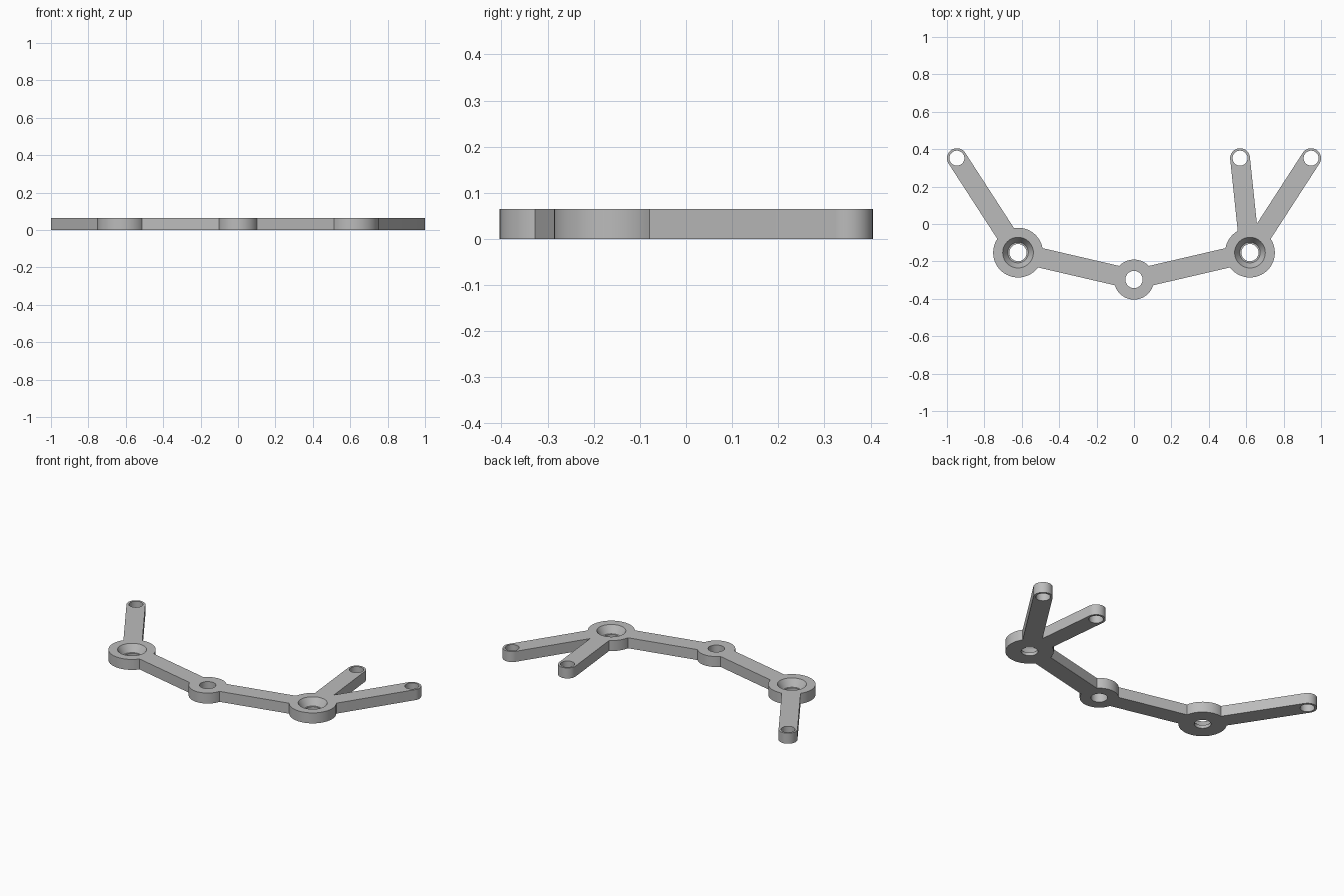
import bpy, bmesh, math
from mathutils import Vector

if "Cube" in bpy.data.objects:
    bpy.data.objects.remove(bpy.data.objects["Cube"])

H = 0.065          # plate thickness
ARM_R = 0.053      # half width of every arm
LEFT, RIGHT, MID = Vector((-0.62, -0.153)), Vector((0.62, -0.153)), Vector((0, -0.297))
TIPS = [(Vector((-0.947, 0.352)), LEFT), (Vector((0.567, 0.352)), RIGHT), (Vector((0.947, 0.352)), RIGHT)]

grey = bpy.data.materials.new("light grey")
grey.diffuse_color = (0.5, 0.5, 0.5, 1)
grey.use_nodes = True
grey.node_tree.nodes["Principled BSDF"].inputs["Base Color"].default_value = grey.diffuse_color


def prism(name, pts, z0=0.0, z1=H):
    """Extrude a counter-clockwise outline between two heights."""
    bm = bmesh.new()
    face = bm.faces.new([bm.verts.new((p[0], p[1], z0)) for p in pts])
    ext = bmesh.ops.extrude_face_region(bm, geom=[face])
    for v in ext["geom"]:
        if isinstance(v, bmesh.types.BMVert):
            v.co.z = z1
    return finish(name, bm)


def finish(name, bm):
    bmesh.ops.recalc_face_normals(bm, faces=bm.faces)
    me = bpy.data.meshes.new(name)
    bm.to_mesh(me)
    bm.free()
    me.materials.append(grey)
    ob = bpy.data.objects.new(name, me)
    bpy.context.collection.objects.link(ob)
    return ob


def circle(c, r, n=64):
    return [(c.x + r * math.cos(2 * math.pi * i / n), c.y + r * math.sin(2 * math.pi * i / n)) for i in range(n)]


def arm(name, tip, root, rounded=True):
    """Straight bar from root to tip, optionally with a round tip."""
    d = (tip - root).normalized()
    side = Vector((-d.y, d.x)) * ARM_R
    n = 24 if rounded else 1
    end = [tip - side * math.cos(math.pi * i / n) + d * ARM_R * math.sin(math.pi * i / n) for i in range(n + 1)]
    return prism(name, [root + side, root - side] + end)


def hole_cutter(c, rings):
    """Turned cutter from (radius, height) rings."""
    bm = bmesh.new()
    loops = [[bm.verts.new((x, y, z)) for x, y in circle(c, r, 48)] for r, z in rings]
    for a, b in zip(loops, loops[1:]):
        for i in range(48):
            j = (i + 1) % 48
            bm.faces.new((a[i], a[j], b[j], b[i]))
    bm.faces.new(loops[0])
    bm.faces.new(loops[-1])
    return finish("hole_cutter", bm)


def boolean(ob, other, op):
    m = ob.modifiers.new(op.lower(), "BOOLEAN")
    m.operation, m.solver, m.object = op, "EXACT", other
    bpy.context.view_layer.objects.active = ob
    bpy.ops.object.modifier_apply(modifier=m.name)
    bpy.data.objects.remove(other)


# Centre boss, outer bosses and arms fused into one flat bracket
bracket = prism("bracket", circle(MID, 0.107))
for boss in (LEFT, RIGHT):
    boolean(bracket, arm("cross_arm", boss, MID, False), "UNION")
    boolean(bracket, prism("outer_boss", circle(boss, 0.133)), "UNION")
for tip, root in TIPS:
    boolean(bracket, arm("tip_arm", tip, root), "UNION")

# Plain holes in the centre and tips, countersunk holes in the outer bosses
for c, r in [(MID, 0.046)] + [(t, 0.04) for t, _ in TIPS]:
    boolean(bracket, hole_cutter(c, [(r, -0.05), (r, H + 0.05)]), "DIFFERENCE")
for c in (LEFT, RIGHT):
    rings = [(0.046, -0.05), (0.046, 0.02), (0.055, 0.02), (0.082, H), (0.082, H + 0.05)]
    boolean(bracket, hole_cutter(c, rings), "DIFFERENCE")

bpy.ops.object.select_all(action="DESELECT")
bracket.select_set(True)
bpy.context.view_layer.objects.active = bracket
bpy.ops.object.shade_smooth_by_angle(angle=math.radians(30))
